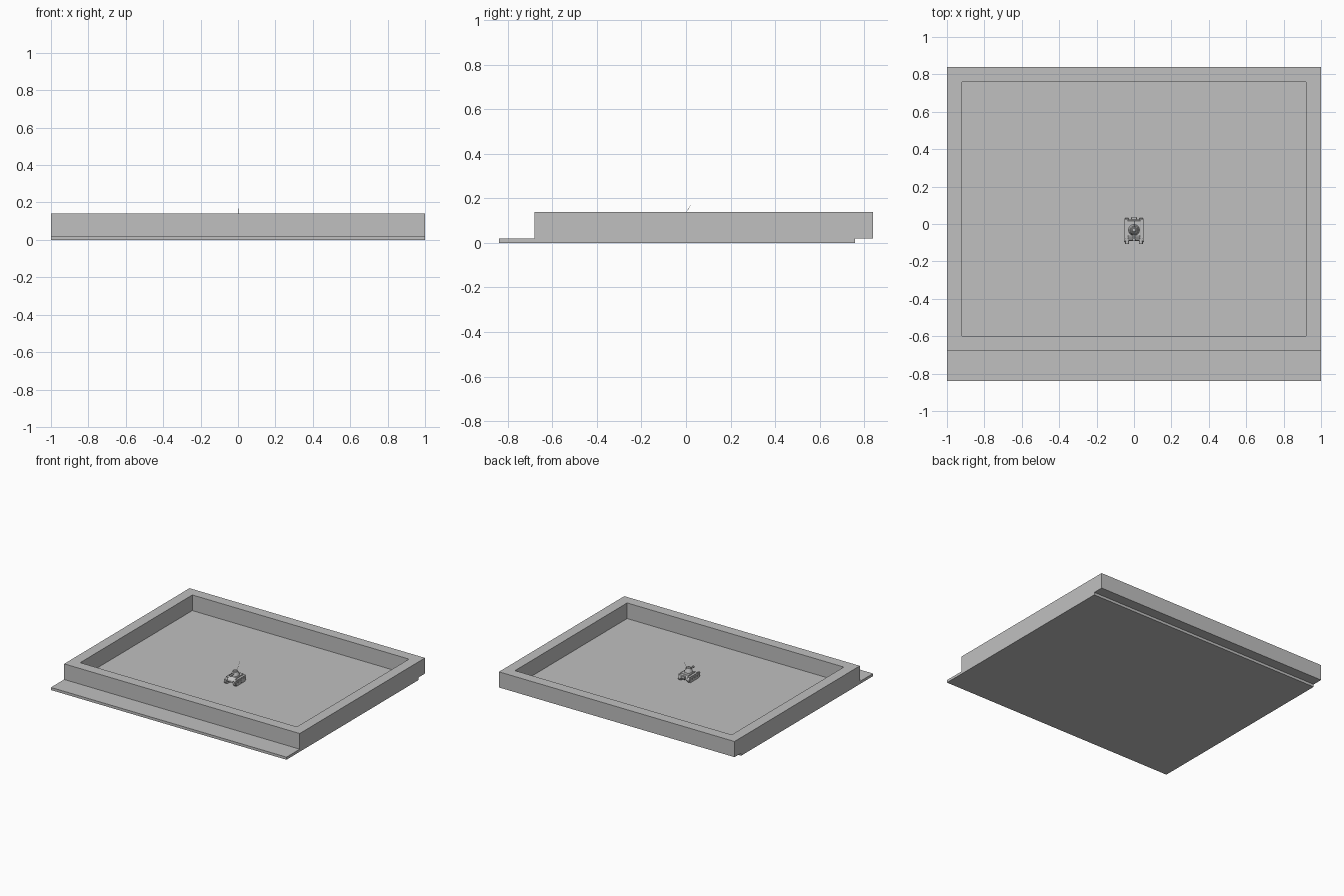
import bpy, bmesh, math
from mathutils import Vector

cube = bpy.data.objects.get("Cube")
if cube:
    bpy.data.objects.remove(cube, do_unlink=True)

grey = bpy.data.materials.new("plain grey")
grey.use_nodes = True
colour = (0.53, 0.53, 0.53, 1)
grey.diffuse_color = colour
grey.node_tree.nodes["Principled BSDF"].inputs["Base Color"].default_value = colour


def finish(name, bm, bevel=0, smooth=False):
    bmesh.ops.recalc_face_normals(bm, faces=bm.faces[:])
    mesh = bpy.data.meshes.new(name)
    bm.to_mesh(mesh)
    bm.free()
    mesh.materials.append(grey)
    ob = bpy.data.objects.new(name, mesh)
    bpy.context.collection.objects.link(ob)
    if bevel:
        mod = ob.modifiers.new("bevel", "BEVEL")
        mod.width = bevel
        mod.segments = 2
    if smooth:
        bpy.ops.object.select_all(action="DESELECT")
        ob.select_set(True)
        bpy.context.view_layer.objects.active = ob
        bpy.ops.object.shade_smooth_by_angle(angle=math.radians(35))
    return ob


def box(name, x, y, z, bevel=0):
    """Box from its (low, high) range on each axis."""
    bm = bmesh.new()
    bmesh.ops.create_cube(bm, size=1)
    for v in bm.verts:
        v.co = [r[0] + (c + 0.5) * (r[1] - r[0]) for c, r in zip(v.co, (x, y, z))]
    return finish(name, bm, bevel)


def rod(name, start, end, r1, r2=None, sides=20):
    """Cylinder or cone between two points."""
    a, b = Vector(start), Vector(end)
    bm = bmesh.new()
    bmesh.ops.create_cone(bm, cap_ends=True, segments=sides, radius1=r1,
                          radius2=r1 if r2 is None else r2, depth=(b - a).length)
    turn = (b - a).to_track_quat("Z", "Y")
    for v in bm.verts:
        v.co = turn @ v.co + (a + b) / 2
    return finish(name, bm, smooth=True)


def extrude_x(name, outline, x0, x1, bevel=0):
    """Side outline of (y, z) points pushed across x."""
    bm = bmesh.new()
    face = bm.faces.new([bm.verts.new((x0, y, z)) for y, z in outline])
    new = bmesh.ops.extrude_face_region(bm, geom=[face])["geom"]
    for v in new:
        if isinstance(v, bmesh.types.BMVert):
            v.co.x = x1
    return finish(name, bm, bevel, smooth=True)


# Floor slab, open tray walls standing on it and overhanging at the back
box("floor_slab", (-1, 1), (-0.84, 0.76), (0, 0.02))
bm = bmesh.new()
rings = []
for hx, y0, y1 in ((1, -0.68, 0.84), (0.92, -0.60, 0.76)):
    for z in (0.02, 0.14):
        rings.append([bm.verts.new((x, y, z)) for x, y in
                      ((-hx, y0), (hx, y0), (hx, y1), (-hx, y1))])
for a, b in ((0, 1), (1, 3), (3, 2), (2, 0)):
    for i in range(4):
        j = (i + 1) % 4
        bm.faces.new((rings[a][i], rings[a][j], rings[b][j], rings[b][i]))
finish("tray_walls", bm)

# Small tracked vehicle: hull with sloped nose
extrude_x("hull", [(-0.09, 0.04), (-0.09, 0.056), (-0.065, 0.072), (0.02, 0.072),
                   (0.028, 0.06), (0.028, 0.036), (-0.07, 0.034)], -0.032, 0.032, 0.003)
box("rear_box", (-0.015, 0.015), (0.022, 0.037), (0.045, 0.066), 0.002)
box("hull_deck", (-0.036, 0.036), (-0.062, 0.018), (0.068, 0.076), 0.003)

# Tracks, wheels and front lamps on both sides
def capsule(y0, y1, z, r, n=10):
    pts = []
    for centre, start in ((y1, -90), (y0, 90)):
        for i in range(n + 1):
            a = math.radians(start + 180 * i / n)
            pts.append((centre + r * math.cos(a), z + r * math.sin(a)))
    return pts

for side, s in (("left", 1), ("right", -1)):
    extrude_x(side + "_track", capsule(-0.082, 0.01, 0.041, 0.021), s * 0.03, s * 0.047)
    box(side + "_fender", sorted((s * 0.028, s * 0.05)), (-0.075, 0.026), (0.062, 0.067), 0.001)
    for i, y in enumerate((-0.082, -0.051, -0.021, 0.01)):
        rod(f"{side}_wheel_{i + 1}", (s * 0.04, y, 0.041), (s * 0.05, y, 0.041), 0.0135)
    rod(side + "_front_lamp", (s * 0.037, -0.106, 0.052), (s * 0.037, -0.08, 0.052), 0.01)

# Turret with hatch ring and short gun
rod("turret_base", (0, -0.032, 0.074), (0, -0.032, 0.084), 0.03, 0.028, 24)
rod("turret", (0, -0.032, 0.084), (0, -0.032, 0.104), 0.028, 0.021, 24)
rod("hatch_rim", (0, -0.032, 0.104), (0, -0.032, 0.109), 0.018, 0.017, 24)
rod("hatch_lid", (0, -0.032, 0.109), (0, -0.032, 0.114), 0.013, 0.008, 24)
rod("gun_barrel", (0, -0.05, 0.092), (0, -0.085, 0.092), 0.006)
rod("gun_tip", (0, -0.08, 0.092), (0, -0.092, 0.092), 0.008)

# Thin aerial leaning back
rod("aerial", (0.004, -0.02, 0.1), (0.004, 0.019, 0.168), 0.001, 0.0006, 8)
